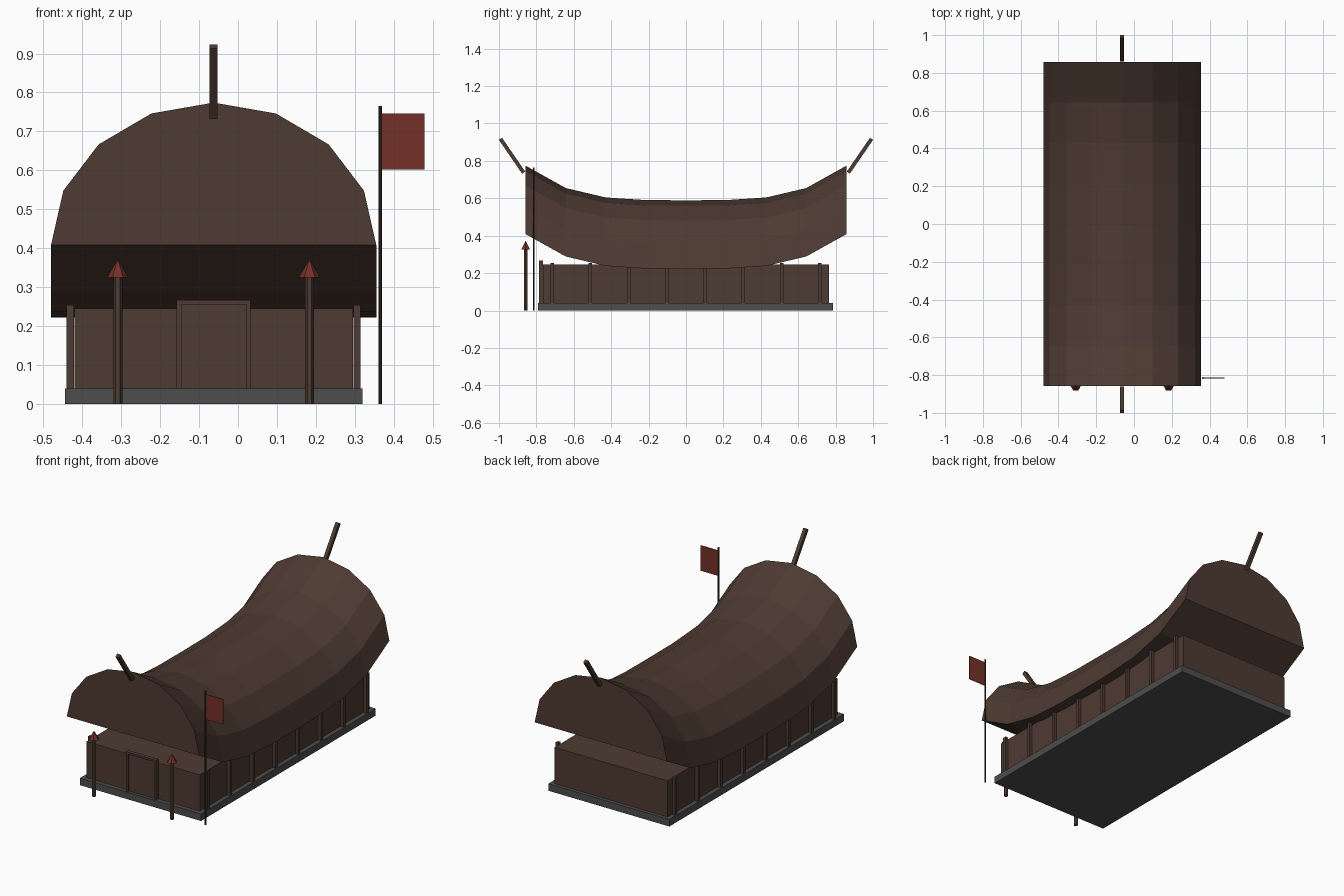
import bpy, bmesh, math
from mathutils import Vector

if "Cube" in bpy.data.objects:
    bpy.data.objects.remove(bpy.data.objects["Cube"])

CX = -0.0625  # centre line of the hall


def material(name, rgb):
    m = bpy.data.materials.new(name)
    m.diffuse_color = (*rgb, 1)
    m.use_nodes = True
    m.node_tree.nodes["Principled BSDF"].inputs["Base Color"].default_value = m.diffuse_color
    return m


WOOD = material("dark_wood", (0.076, 0.043, 0.032))
STONE = material("grey_stone", (0.072, 0.075, 0.072))
RED = material("dark_red", (0.175, 0.031, 0.020))
POLE = material("blackened_wood", (0.032, 0.023, 0.019))


def finish(name, bm, mat):
    bmesh.ops.recalc_face_normals(bm, faces=bm.faces)
    me = bpy.data.meshes.new(name)
    bm.to_mesh(me)
    bm.free()
    me.materials.append(mat)
    ob = bpy.data.objects.new(name, me)
    bpy.context.collection.objects.link(ob)
    return ob


def box(name, x0, x1, y0, y1, z0, z1, mat):
    bm = bmesh.new()
    bmesh.ops.create_cube(bm, size=1)
    for v in bm.verts:
        v.co = ((x0 + x1) / 2 + v.co.x * (x1 - x0),
                (y0 + y1) / 2 + v.co.y * (y1 - y0),
                (z0 + z1) / 2 + v.co.z * (z1 - z0))
    return finish(name, bm, mat)


def cone(name, x, y, z0, z1, r0, r1, mat):
    # six sides, one flat side facing the front
    bm = bmesh.new()
    bmesh.ops.create_cone(bm, cap_ends=True, segments=6, radius1=r0,
                          radius2=r1, depth=z1 - z0)
    ob = finish(name, bm, mat)
    ob.location = (x, y, (z0 + z1) / 2)
    ob.rotation_euler.z = math.radians(30)
    return ob


# Stone footing and hall body
box("footing", CX - 0.382, CX + 0.382, -0.79, 0.785, 0, 0.04, STONE)
box("walls", CX - 0.357, CX + 0.357, -0.765, 0.765, 0.04, 0.246, WOOD)

# Side posts
for side in (-1, 1):
    for i in range(8):
        x = CX + side * 0.368
        y = -0.716 + i * 1.432 / 7
        box("side_post", x - 0.009, x + 0.009, y - 0.009, y + 0.009,
            0.04, 0.255, WOOD)

# Door and its frame
box("door", CX - 0.084, CX + 0.084, -0.773, -0.764, 0.04, 0.256, WOOD)
for side in (-1, 1):
    x = CX + side * 0.089
    box("door_post", x - 0.006, x + 0.006, -0.785, -0.764, 0.04, 0.256, WOOD)
box("door_lintel", CX - 0.095, CX + 0.095, -0.787, -0.764, 0.256, 0.267, WOOD)

# Swaybacked roof: half-ellipse sections lofted along y
bm = bmesh.new()
rings = []
for i in range(9):
    t = i / 4 - 1
    base = 0.223 + 0.185 * abs(t) ** 3.6
    rings.append([bm.verts.new((CX + 0.4175 * math.cos(a), 0.857 * t,
                                base + 0.366 * math.sin(a)))
                  for a in (math.pi * k / 8 for k in range(9))])
for a, b in zip(rings, rings[1:]):
    for k in range(9):
        j = (k + 1) % 9
        bm.faces.new((a[k], a[j], b[j], b[k]))
bm.faces.new(rings[0])
bm.faces.new(rings[-1])
finish("roof", bm, WOOD)

# Leaning gable horns
for side in (-1, 1):
    start = Vector((CX, side * 0.868, 0.737))
    end = Vector((CX, side * 0.992, 0.918))
    d = end - start
    horn = box("gable_horn", -0.0105, 0.0105, -0.01, 0.01,
               -d.length / 2, d.length / 2, WOOD)
    horn.location = (start + end) / 2
    horn.rotation_euler.x = -math.atan2(d.y, d.z)

# Pointed stakes in front
for side in (-1, 1):
    x = CX + side * 0.246
    cone("stake", x, -0.857, 0, 0.33, 0.0115, 0.0115, WOOD)
    cone("stake_tip", x, -0.857, 0.325, 0.373, 0.0275, 0, RED)

# Flag on its pole
cone("flag_pole", 0.365, -0.815, 0, 0.765, 0.005, 0.005, POLE)
box("flag", 0.367, 0.478, -0.817, -0.813, 0.602, 0.746, RED)
